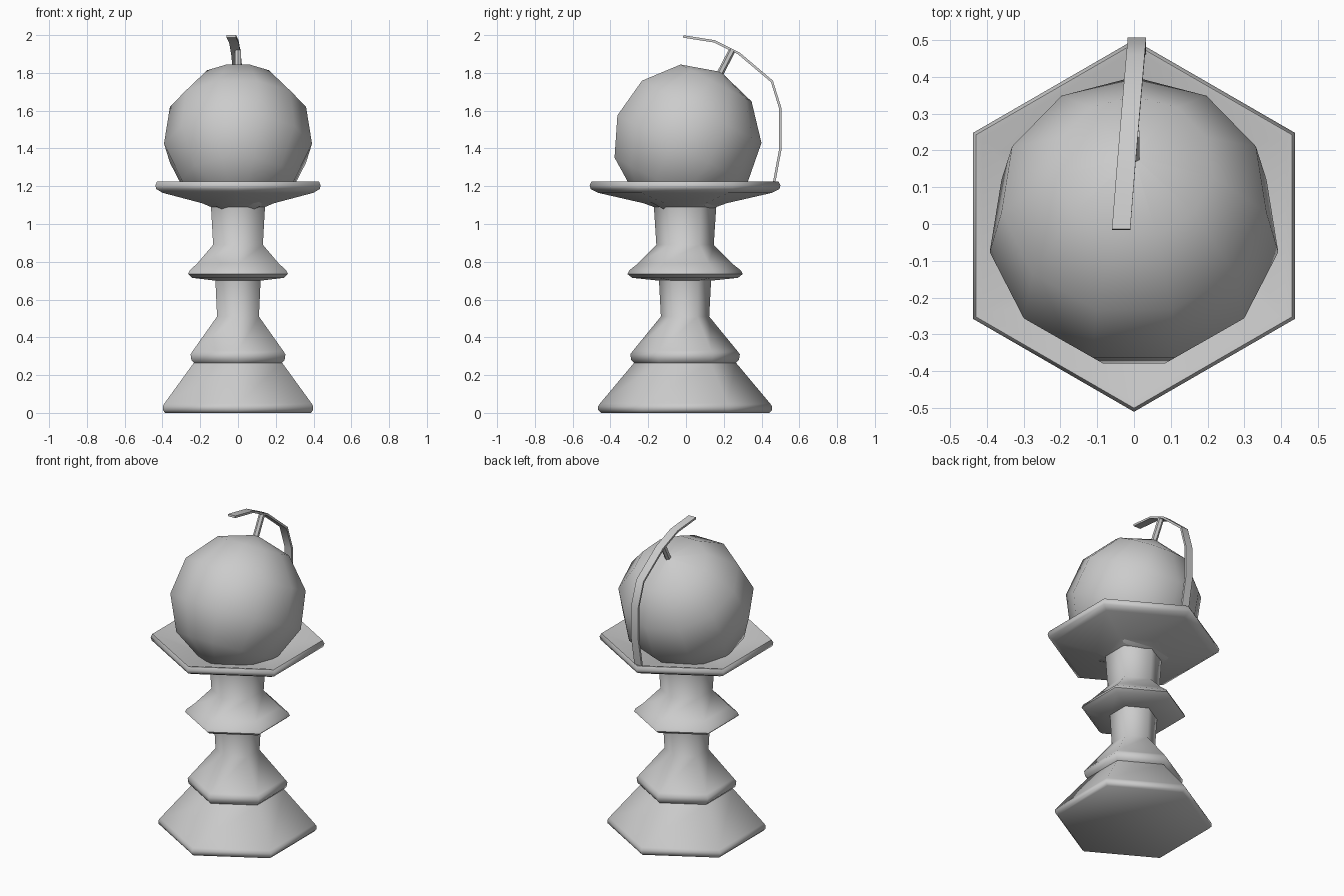
import bpy, bmesh, math
from mathutils import Vector, Matrix

if "Cube" in bpy.data.objects:
    bpy.data.objects.remove(bpy.data.objects["Cube"])


def finish(name, bm, angle):
    bmesh.ops.recalc_face_normals(bm, faces=bm.faces)
    me = bpy.data.meshes.new(name)
    bm.to_mesh(me)
    bm.free()
    ob = bpy.data.objects.new(name, me)
    bpy.context.collection.objects.link(ob)
    bpy.ops.object.select_all(action='DESELECT')
    ob.select_set(True)
    bpy.context.view_layer.objects.active = ob
    bpy.ops.object.shade_smooth_by_angle(angle=math.radians(angle))
    return ob


def skin(bm, rings):
    """Bridge successive vertex rings and cap both ends."""
    rings = [[bm.verts.new(p) for p in r] for r in rings]
    for a, b in zip(rings, rings[1:]):
        n = len(a)
        for i in range(n):
            bm.faces.new((a[i], a[(i + 1) % n], b[(i + 1) % n], b[i]))
    bm.faces.new(rings[0])
    bm.faces.new(rings[-1])
    bmesh.ops.remove_doubles(bm, verts=bm.verts, dist=1e-5)


def lathe(name, profile, sides, matrix, angle):
    """Turn a (radius, height) profile, with one corner facing +y."""
    bm = bmesh.new()
    skin(bm, [[matrix @ Vector((r * math.cos(math.pi / 2 + math.tau * i / sides),
                                r * math.sin(math.pi / 2 + math.tau * i / sides), z))
               for i in range(sides)] for r, z in profile])
    return finish(name, bm, angle)


def strap(name, path, width, thick):
    """Sweep a flat bar along points; its width lies along x."""
    bm, rings = bmesh.new(), []
    pts = [Vector(p) for p in path]
    for i, p in enumerate(pts):
        t = (pts[min(i + 1, len(pts) - 1)] - pts[max(i - 1, 0)]).normalized()
        side = Vector((1, 0, 0)) * width / 2
        out = Vector((1, 0, 0)).cross(t).normalized() * thick / 2
        rings.append([p + side + out, p - side + out, p - side - out, p + side - out])
    skin(bm, rings)
    return finish(name, bm, 40)


# hexagonal turned pedestal with a shallow dish on top
lathe("pedestal", [
    (0.445, 0.0), (0.46, 0.015), (0.46, 0.035), (0.45, 0.05),
    (0.27, 0.265), (0.285, 0.28), (0.29, 0.31), (0.275, 0.33),
    (0.128, 0.51), (0.138, 0.70),
    (0.28, 0.715), (0.305, 0.735), (0.295, 0.755), (0.25, 0.79),
    (0.152, 0.89), (0.165, 1.09), (0.22, 1.11),
    (0.46, 1.165), (0.50, 1.185), (0.505, 1.205), (0.495, 1.225), (0.475, 1.222),
    (0.17, 1.13), (0.06, 1.12)], 6, Matrix.Translation((0, -0.005, 0)), 62)

# tilted eleven-sided globe
R, step = 0.4, math.tau / 11
tilt = Matrix.Translation((0, 0, 1.45)) @ Matrix.Rotation(-math.radians(27.5), 4, 'X')
profile = [(max(R * math.sin(step * k), 0.001), R * math.cos(step * k)) for k in range(6)]
lathe("globe", profile, 11, tilt, 50)

# axle pin between the globe's pole and the bracket
lathe("axle_pin", [(0.018, 0.36), (0.018, 0.53)], 6, tilt, 40)

# curved bracket rising from the back corner of the dish
strap("bracket", [(0.008, 0.465, 1.21), (0.008, 0.5, 1.40), (0.008, 0.5, 1.61),
                  (0.004, 0.455, 1.755), (-0.011, 0.28, 1.903),
                  (-0.022, 0.15, 1.967), (-0.035, -0.015, 1.993)], 0.05, 0.013)
